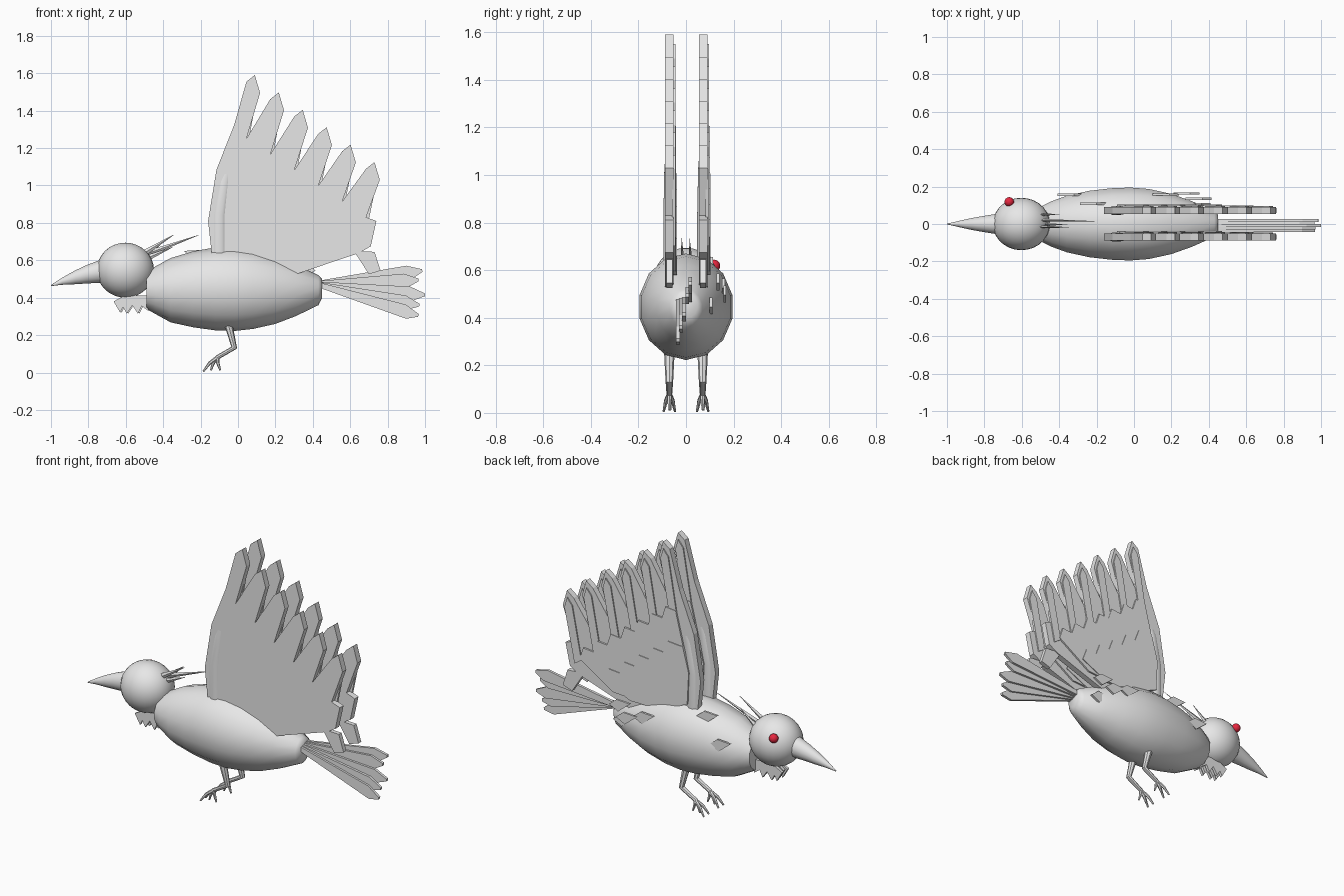
import bpy, bmesh, math
from mathutils import Vector

if "Cube" in bpy.data.objects:
    bpy.data.objects.remove(bpy.data.objects["Cube"])


def material(name, color):
    m = bpy.data.materials.new(name)
    m.diffuse_color = (*color, 1)
    m.use_nodes = True
    m.node_tree.nodes["Principled BSDF"].inputs["Base Color"].default_value = m.diffuse_color
    return m


GREY = material("plumage_grey", (0.8, 0.8, 0.8))
RED = material("eye_red", (0.8, 0.02, 0.05))


def finish(name, bm, mat=GREY, smooth=None):
    bmesh.ops.recalc_face_normals(bm, faces=bm.faces)
    me = bpy.data.meshes.new(name)
    bm.to_mesh(me)
    bm.free()
    me.materials.append(mat)
    ob = bpy.data.objects.new(name, me)
    bpy.context.collection.objects.link(ob)
    if smooth:
        bpy.ops.object.select_all(action='DESELECT')
        ob.select_set(True)
        bpy.context.view_layer.objects.active = ob
        bpy.ops.object.shade_smooth_by_angle(angle=math.radians(smooth))
    return ob


def skin(bm, rings):
    """Bridge successive rings and cap both ends."""
    rings = [[bm.verts.new(p) for p in r] for r in rings]
    n = len(rings[0])
    for a, b in zip(rings, rings[1:]):
        for i in range(n):
            j = (i + 1) % n
            bm.faces.new((a[i], a[j], b[j], b[i]))
    bm.faces.new(rings[0])
    bm.faces.new(rings[-1])


def loft_x(name, stations, sides, smooth=50):
    """Elliptical sections along x: (x, centre z, half width, half height)."""
    bm = bmesh.new()
    turn = [2 * math.pi * i / sides for i in range(sides)]
    skin(bm, [[(x, ry * math.sin(t), z + rz * math.cos(t)) for t in turn]
              for x, z, ry, rz in stations])
    return finish(name, bm, smooth=smooth)


def tube(bm, pts, radii, sides=8, squash=1.0):
    """Tapered limb through the points; squash flattens it along y."""
    pts = [Vector(p) for p in pts]
    rings = []
    for k, p in enumerate(pts):
        d = (pts[min(k + 1, len(pts) - 1)] - pts[max(k - 1, 0)]).normalized()
        u = d.cross(Vector((0, 1, 0))).normalized()
        v = d.cross(u)
        rings.append([p + radii[k] * (u * math.cos(t) + v * math.sin(t) * squash)
                      for t in (2 * math.pi * i / sides for i in range(sides))])
    skin(bm, rings)


def plate(bm, outline, y, thick):
    """Flat slab from an x-z outline, centred on y."""
    skin(bm, [[(x, y + s * thick / 2, z) for x, z in outline] for s in (-1, 1)])


def feather(base, tip, width, root):
    """Outline of a feather that widens toward a blunt point."""
    b, t = Vector(base), Vector(tip)
    d = t - b
    n = Vector((-d.y, d.x)).normalized()
    return [b + n * root, b + d * 0.86 + n * width, t + n * width * 0.2,
            t - n * width * 0.2, b + d * 0.9 - n * width, b - n * root]


# Body
loft_x("body", [(-0.49, 0.44, 0.10, 0.10), (-0.44, 0.44, 0.125, 0.128),
                (-0.36, 0.44, 0.155, 0.172), (-0.24, 0.445, 0.182, 0.203),
                (-0.12, 0.447, 0.196, 0.222), (-0.02, 0.446, 0.2, 0.224),
                (0.08, 0.445, 0.192, 0.212), (0.2, 0.442, 0.165, 0.182),
                (0.31, 0.44, 0.125, 0.138), (0.43, 0.44, 0.07, 0.08),
                (0.45, 0.45, 0.05, 0.05)], 14)

# Head
bm = bmesh.new()
bmesh.ops.create_uvsphere(bm, u_segments=28, v_segments=16, radius=1)
for v in bm.verts:
    v.co = (-0.602 + v.co.x * 0.153, v.co.y * 0.14, 0.547 + v.co.z * 0.147)
finish("head", bm, smooth=50)

# Beak
loft_x("beak", [(-0.69, 0.545, 0.06, 0.068), (-0.75, 0.538, 0.053, 0.059),
                (-0.81, 0.525, 0.043, 0.049), (-0.87, 0.509, 0.032, 0.037),
                (-0.94, 0.488, 0.016, 0.019), (-1.0, 0.465, 0.002, 0.003)], 14)

# Eye
bm = bmesh.new()
bmesh.ops.create_uvsphere(bm, u_segments=14, v_segments=10, radius=0.026)
bmesh.ops.translate(bm, verts=bm.verts, vec=(-0.667, 0.118, 0.618))
finish("eye", bm, RED, 50)

# Wing outline: leading edge, repeated flight feathers, trailing edge
wing = [(-0.14, 0.63), (-0.16, 0.81), (-0.115, 1.085), (-0.02, 1.325)]
for i in range(6):
    dx, dz = 0.128 * i, -0.093 * i
    wing += [(0.045 + dx, 1.555 + dz), (0.09 + dx, 1.59 + dz), (0.118 + dx, 1.495 + dz),
             (0.045 + 0.128 * i, 1.25 - 0.084 * i)]
wing += [(0.74, 0.81), (0.71, 0.675), (0.65, 0.64), (0.31, 0.525), (0.1, 0.56)]


def covert(start, end, teeth, root):
    """Zigzag-edged covert panel."""
    s, e = Vector(start), Vector(end)
    d = (e - s) / teeth
    n = Vector((-d.y, d.x)).normalized() * 0.045
    pts = [(-0.08, 0.66), (-0.09, 0.85), (-0.05, 1.0)]
    for i in range(teeth):
        pts += [s + d * i, s + d * (i + 0.45) + n]
    return pts + [e, root, (0.1, 0.58)]


for side, y in (("right", -0.07), ("left", 0.072)):
    bm = bmesh.new()
    plate(bm, wing, y, 0.036)
    # small feather at the rear corner
    plate(bm, [(0.62, 0.65), (0.73, 0.645), (0.762, 0.545), (0.70, 0.525)], y, 0.026)
    finish(side + "_wing", bm)

    bm = bmesh.new()
    for i in range(6):
        dx, dz = 0.128 * i, -0.093 * i
        plate(bm, [(-0.01 + dx, 1.15 + dz * 0.9), (0.052 + dx, 1.51 + dz),
                   (0.085 + dx, 1.55 + dz), (0.103 + dx, 1.49 + dz),
                   (0.035 + dx, 1.12 + dz * 0.9)], y + 0.018, 0.014)
    finish(side + "_feather_ridges", bm)

    bm = bmesh.new()
    plate(bm, covert((0.0, 1.2), (0.64, 0.74), 7, (0.42, 0.6)), y + 0.02, 0.016)
    plate(bm, covert((-0.02, 1.0), (0.47, 0.66), 5, (0.3, 0.58)), y + 0.02, 0.024)
    finish(side + "_coverts", bm)

    # Wing arm along the leading edge
    bm = bmesh.new()
    tube(bm, [(-0.1, y, 0.62), (-0.1, y, 0.84), (-0.072, y, 1.02), (-0.025, y, 1.2)],
         [0.042, 0.042, 0.036, 0.012], 10, 0.62)
    finish(side + "_wing_arm", bm, smooth=50)

# Tail fan
bm = bmesh.new()
for tip, y in (((0.985, 0.545), 0.018), ((0.965, 0.495), 0.005), ((1.0, 0.415), -0.008),
               ((0.97, 0.36), -0.022), ((0.965, 0.305), -0.034)):
    plate(bm, feather((0.41, 0.475), tip, 0.036, 0.012), y, 0.016)
finish("tail", bm)

# Throat feathers
bm = bmesh.new()
beard = [(-0.665, 0.38), (-0.63, 0.32), (-0.615, 0.35), (-0.595, 0.315), (-0.565, 0.36),
         (-0.535, 0.315), (-0.515, 0.355), (-0.48, 0.33), (-0.46, 0.41), (-0.6, 0.415)]
for y, dx in ((-0.025, 0.0), (0.0, 0.008), (0.028, 0.0)):
    plate(bm, [(x + dx, z) for x, z in beard], y, 0.016)
finish("throat_feathers", bm)

# Crest spikes
bm = bmesh.new()
for a, b in (((-0.5, -0.015, 0.64), (-0.345, -0.018, 0.735)),
             ((-0.5, 0.02, 0.63), (-0.21, 0.015, 0.735)),
             ((-0.5, 0.05, 0.62), (-0.4, 0.052, 0.7)),
             ((-0.49, 0.0, 0.61), (-0.35, -0.005, 0.67))):
    tube(bm, [a, b], [0.016, 0.001], 4, 0.5)
finish("crest", bm)

# Loose feathers on the left flank
bm = bmesh.new()
for x, z, y in ((-0.34, 0.5, 0.157), (-0.22, 0.62, 0.108), (0.17, 0.53, 0.158),
                (0.28, 0.5, 0.163), (0.345, 0.55, 0.135), (0.34, 0.45, 0.105)):
    plate(bm, [(x - 0.07, z + 0.03), (x + 0.02, z + 0.035), (x + 0.07, z - 0.005),
               (x + 0.01, z - 0.035)], y, 0.012)
finish("flank_feathers", bm)

# Legs and toes
for side, y in (("right", -0.07), ("left", 0.07)):
    bm = bmesh.new()
    tube(bm, [(-0.055, y, 0.27), (-0.02, y, 0.133), (-0.115, y, 0.078)],
         [0.023, 0.016, 0.012])
    for tx, ty, tz in ((-0.185, -0.024, 0.006), (-0.185, 0.024, 0.006),
                       (-0.145, 0.004, 0.012), (-0.095, 0.0, 0.012)):
        tube(bm, [(-0.11, y, 0.082), (tx * 0.5 - 0.06, y + ty * 0.6, 0.05), (tx, y + ty, tz)],
             [0.01, 0.009, 0.005], 6)
    finish(side + "_leg", bm, smooth=40)
